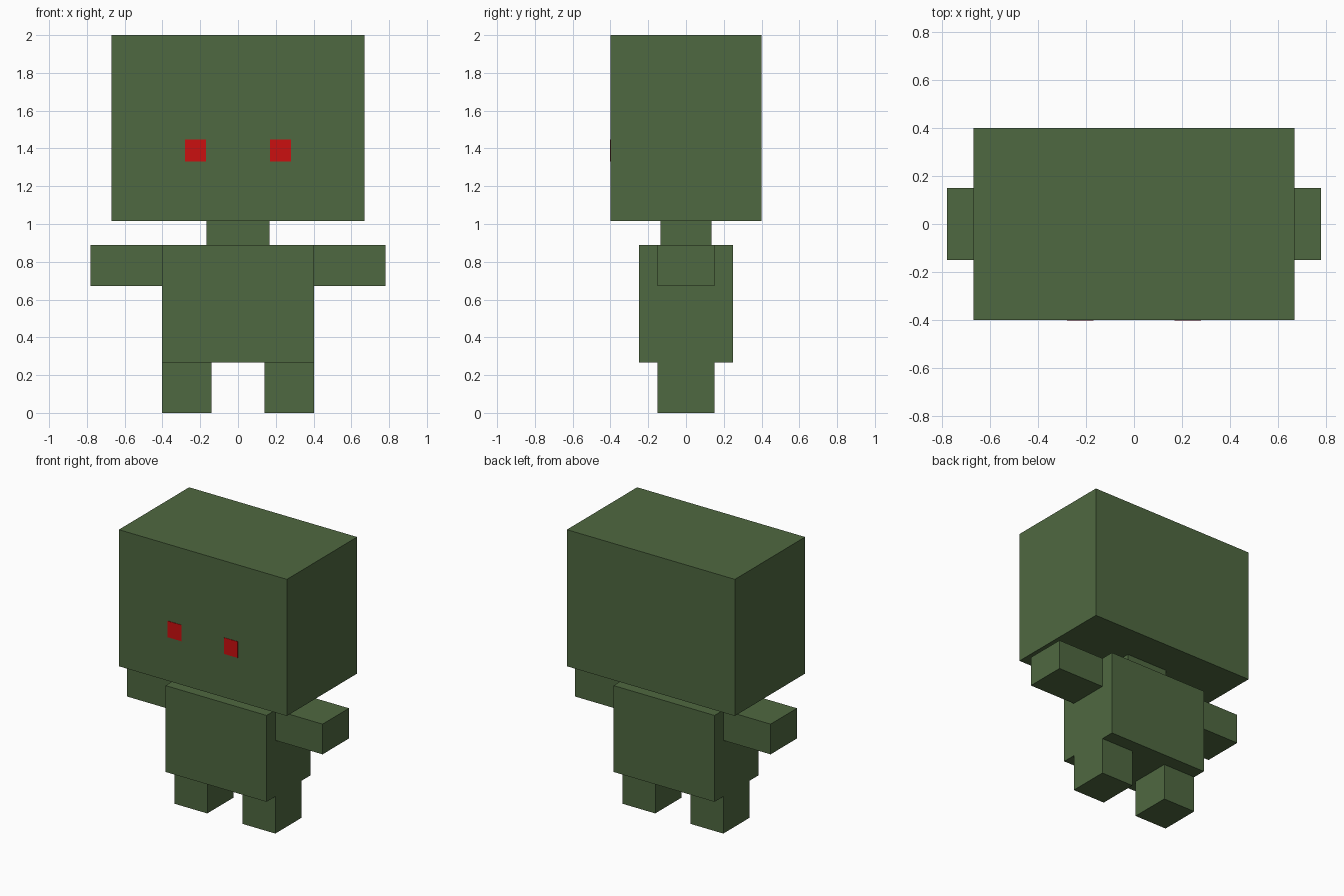
import bpy

if "Cube" in bpy.data.objects:
    bpy.data.objects.remove(bpy.data.objects["Cube"])


def material(name, rgb):
    m = bpy.data.materials.new(name)
    m.diffuse_color = (*rgb, 1)
    m.use_nodes = True
    m.node_tree.nodes["Principled BSDF"].inputs["Base Color"].default_value = m.diffuse_color
    return m


green = material("moss_green", (0.078, 0.14, 0.052))
red = material("eye_red", (0.6, 0.005, 0.005))


def box(name, x, y, z, mat):
    """Axis-aligned box from (min, max) pairs."""
    spans = (x, y, z)
    bpy.ops.mesh.primitive_cube_add(size=1)
    ob = bpy.context.object
    ob.name = ob.data.name = name
    for v in ob.data.vertices:
        v.co = [lo if c < 0 else hi for c, (lo, hi) in zip(v.co, spans)]
    ob.data.materials.append(mat)
    return ob


# Head, neck and body
box("head", (-0.67, 0.67), (-0.40, 0.40), (1.015, 2.0), green)
box("neck", (-0.167, 0.167), (-0.135, 0.135), (0.89, 1.015), green)
box("body", (-0.403, 0.403), (-0.25, 0.25), (0.267, 0.89), green)

# Paired limbs and eyes
for side, s in (("left", 1), ("right", -1)):
    def span(a, b):
        return tuple(sorted((s * a, s * b)))
    box(side + "_arm", span(0.403, 0.78), (-0.15, 0.15), (0.672, 0.89), green)
    box(side + "_leg", span(0.14, 0.403), (-0.15, 0.15), (0.0, 0.267), green)
    box(side + "_eye", span(0.17, 0.28), (-0.403, -0.399), (1.33, 1.447), red)
